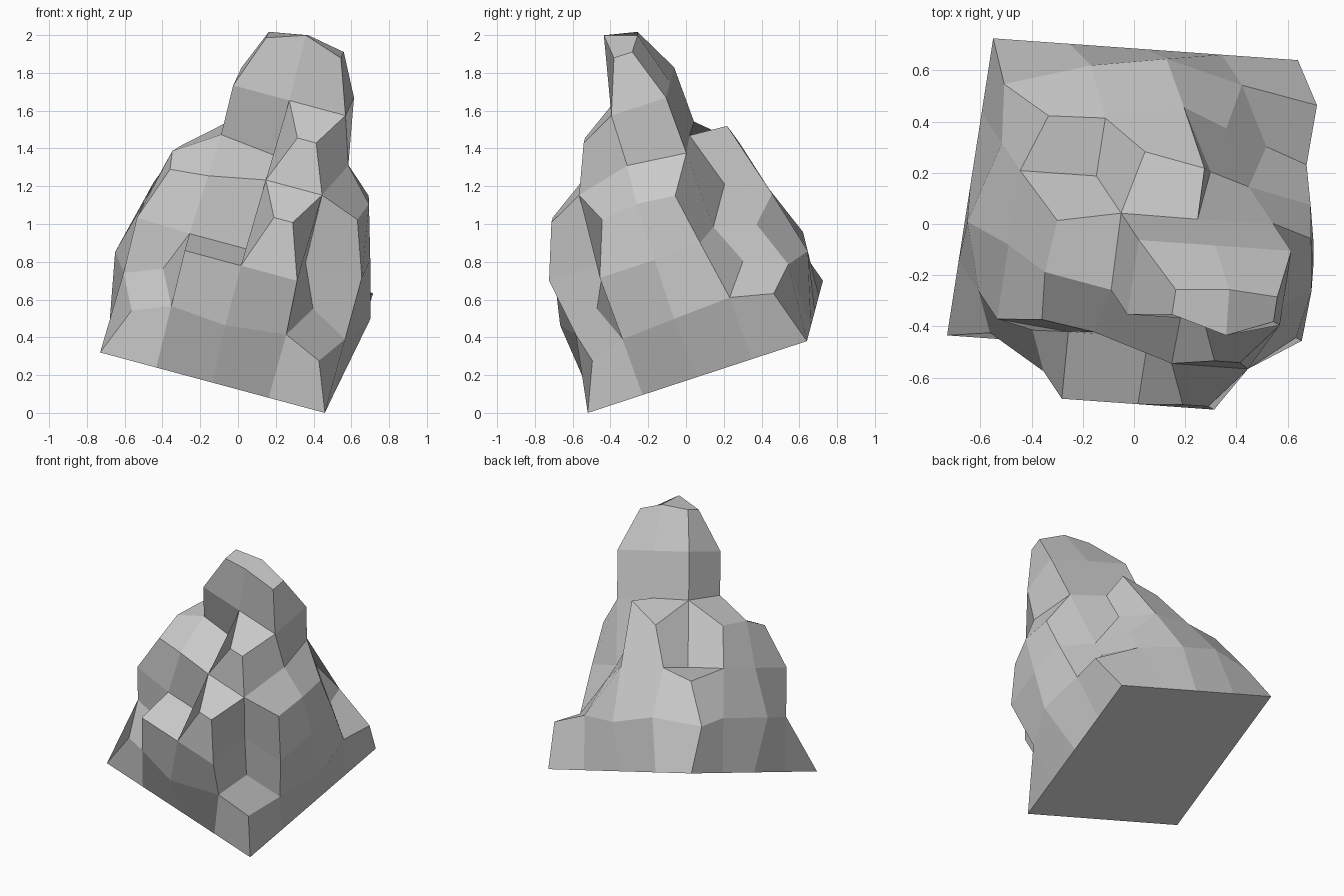
import bpy, bmesh
from mathutils import Vector

if "Cube" in bpy.data.objects:
    bpy.data.objects.remove(bpy.data.objects["Cube"])

# Tilted square footing: corner and its two edge directions
CORNER = Vector((0.46, -0.52, 0.0))
U = Vector((-1.19, 0.085, 0.32)) / 4
V = Vector((0.18, 1.16, 0.38)) / 4
W = V.cross(U).normalized() * 0.356

# Stack heights on a 4 x 4 grid, HEIGHT[u][v]
HEIGHT = [(1, 3, 3, 1),
          (3, 4, 5, 2),
          (2, 3, 5, 3),
          (1, 3, 3, 2)]

# Hand-tuned corners, offsets in cells
TWEAK = {
    # summit and ledges
    (2, 2, 5): (0, 0.2, 0), (2, 4, 3): (0, -0.33, 0.1),
    (3, 0, 2): (0, 0, -0.1), (2, 1, 2): (0, -0.1, -0.1),
    (3, 1, 2): (0.05, -0.1, -0.1), (3, 3, 2): (0, 0, -0.1),
    (0, 3, 2): (0.16, -0.18, -0.1), (3, 4, 2): (0, -0.22, -0.1),
    # foot of the tower
    (2, 2, 3): (0, 0, 0.1), (3, 3, 3): (0, 0, 0.12),
    (2, 3, 3): (0, 0, 0.14), (1, 3, 3): (0, 0, 0.1),
    # bulging lower walls
    (0, 4, 1): (-0.06, -0.25, -0.14), (4, 4, 1): (0.04, -0.27, -0.15),
    (2, 4, 1): (0, 0.24, -0.1), (3, 4, 1): (0, 0.12, 0),
    (4, 2, 1): (0.29, -0.08, 0), (0, 2, 1): (-0.24, 0, 0),
    (2, 0, 1): (0, -0.24, 0), (1, 0, 1): (-0.03, 0.12, 0),
    (0, 1, 1): (0.03, 0, -0.1),
}


def filled(u, v, w):
    return 0 <= u < 4 and 0 <= v < 4 and 0 <= w < HEIGHT[u][v]


bm = bmesh.new()
verts = {}


def vert(p):
    if p not in verts:
        verts[p] = bm.verts.new(p)
    return verts[p]


# Outer skin of the stacked blocks
for u in range(4):
    for v in range(4):
        for w in range(HEIGHT[u][v]):
            for axis in range(3):
                for side in (0, 1):
                    n = [u, v, w]
                    n[axis] += 2 * side - 1
                    if filled(*n):
                        continue
                    quad = []
                    for a, b in ((0, 0), (1, 0), (1, 1), (0, 1)):
                        p = [u, v, w]
                        p[axis] += side
                        p[(axis + 1) % 3] += a
                        p[(axis + 2) % 3] += b
                        quad.append(vert(tuple(p)))
                    bm.faces.new(quad)

# Relax the corners and rims, keep the footing and upright edges
moved = {}
for p, bv in verts.items():
    near = [e.other_vert(bv).co for e in bv.link_edges]
    upright = (any(c.z > p[2] + 0.5 for c in near)
               and any(c.z < p[2] - 0.5 for c in near))
    if p in TWEAK:
        moved[p] = Vector(p) + Vector(TWEAK[p])
    elif p[2] == 0 or upright:
        moved[p] = Vector(p) - Vector((0, 0, 0.1 if p[2] == 2 else 0))
    else:
        moved[p] = sum(near, Vector()) / len(near)
        if p[2] == 5:
            moved[p].z += 0.09

# Place in the tilted frame
for p, bv in verts.items():
    c = moved[p]
    bv.co = CORNER + U * c.x + V * c.y + W * c.z

bmesh.ops.recalc_face_normals(bm, faces=bm.faces)
mesh = bpy.data.meshes.new("rock")
bm.to_mesh(mesh)
bm.free()
rock = bpy.data.objects.new("rock", mesh)
bpy.context.collection.objects.link(rock)
